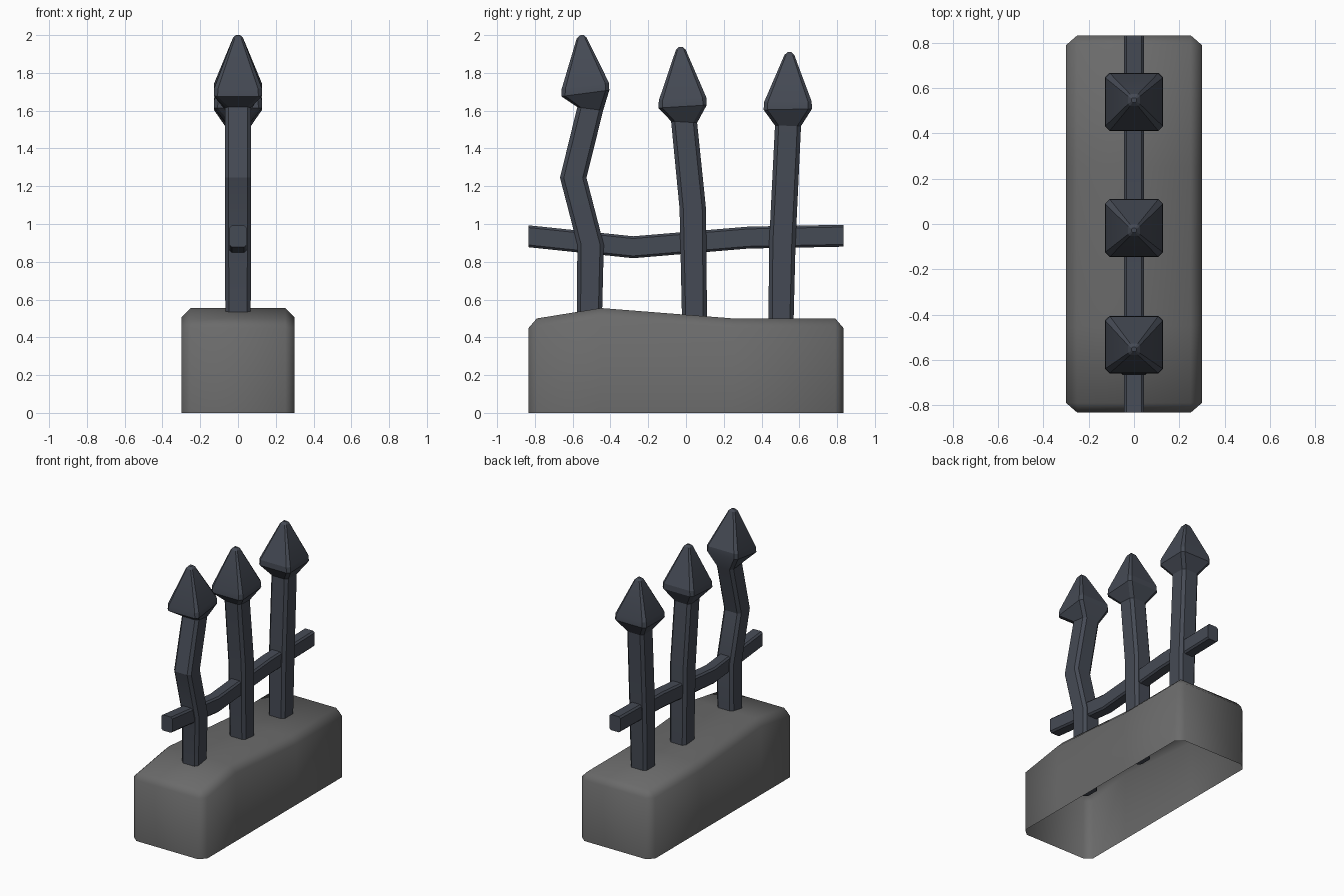
import bpy, bmesh, math
from mathutils import Vector

if "Cube" in bpy.data.objects:
    bpy.data.objects.remove(bpy.data.objects["Cube"])


def material(name, rgb):
    m = bpy.data.materials.new(name)
    m.diffuse_color = (*rgb, 1)
    m.use_nodes = True
    m.node_tree.nodes["Principled BSDF"].inputs["Base Color"].default_value = m.diffuse_color
    return m


stone = material("grey stone", (0.145, 0.145, 0.145))
iron = material("dark iron", (0.06, 0.069, 0.09))


def loft(name, rings, mat, closed=True, caps=True, smooth=None):
    """Skin a list of equal-length point rings."""
    bm = bmesh.new()
    rows = [[bm.verts.new(p) for p in r] for r in rings]
    n = len(rows[0])
    for a, b in zip(rows, rows[1:]):
        for i in range(n if closed else n - 1):
            j = (i + 1) % n
            bm.faces.new((a[i], a[j], b[j], b[i]))
    if caps:
        bm.faces.new(rows[0][::-1])
        bm.faces.new(rows[-1])
    bmesh.ops.remove_doubles(bm, verts=bm.verts, dist=0.0005)
    bmesh.ops.recalc_face_normals(bm, faces=bm.faces)
    me = bpy.data.meshes.new(name)
    bm.to_mesh(me)
    bm.free()
    me.materials.append(mat)
    ob = bpy.data.objects.new(name, me)
    bpy.context.collection.objects.link(ob)
    if smooth:
        bpy.ops.object.select_all(action='DESELECT')
        ob.select_set(True)
        bpy.context.view_layer.objects.active = ob
        bpy.ops.object.shade_smooth_by_angle(angle=math.radians(smooth))
    return ob


def octagon(hx, hy, c):
    """Rectangle with cut corners."""
    return [(hx, -hy + c), (hx, hy - c), (hx - c, hy), (-hx + c, hy),
            (-hx, hy - c), (-hx, -hy + c), (-hx + c, -hy), (hx - c, -hy)]


# stone plinth, open underneath: (y, half width, half top width, shoulder z, top z)
stations = [(-0.833, .25, .25, .45, .45), (-0.79, .30, .25, .45, .50),
            (-0.45, .30, .25, .505, .555), (0.25, .30, .25, .45, .50),
            (0.79, .30, .25, .45, .50), (0.833, .25, .25, .45, .45)]
loft("stone_base",
     [[(-w, y, 0), (-w, y, zs), (-t, y, zt), (t, y, zt), (w, y, zs), (w, y, 0)]
      for y, w, t, zs, zt in stations],
     stone, closed=False, smooth=60)


# iron posts with spear heads: shaft path (y, z), then head centre, tip and tilt
def post(name, path, head, tip, tilt):
    def ring(y, z, h, c, a=0.0):
        return [Vector((px, y + py * math.cos(a), z + py * math.sin(a)))
                for px, py in octagon(h, h, c)]
    rings = [ring(y, z, 0.065 + 0.005 * (i > 0), 0.02)
             for i, (y, z) in enumerate(path[:-1])]
    rings.append(ring(*path[-1], 0.069, 0.02, -tilt))
    hy, hz = head
    rings.append(ring(hy, hz - 0.02, 0.128, 0.02, tilt))
    rings.append(ring(hy, hz + 0.02, 0.126, 0.02, tilt))
    ty, tz = tip
    rings.append(ring(ty, tz - 0.015, 0.026, 0.009, tilt))
    rings.append(ring(ty, tz, 0.010, 0.004, tilt))
    loft(name, rings, iron, smooth=20)


post("front_post", [(-0.515, 0.30), (-0.505, 0.89), (-0.597, 1.245), (-0.507, 1.61)],
     (-0.533, 1.712), (-0.553, 2.0), 0.13)
post("middle_post", [(0.048, 0.30), (0.036, 1.08), (-0.010, 1.54)],
     (-0.018, 1.642), (-0.028, 1.937), 0.06)
post("back_post", [(0.50, 0.30), (0.51, 0.90), (0.54, 1.52)],
     (0.539, 1.627), (0.547, 1.91), 0.02)

# sagging cross rail
rail = [(-0.833, .935), (-0.28, .877), (0.33, .928), (0.833, .938)]
loft("cross_rail",
     [[(px, y, z + pz) for px, pz in octagon(0.045, 0.058, 0.012)] for y, z in rail],
     iron, smooth=20)
